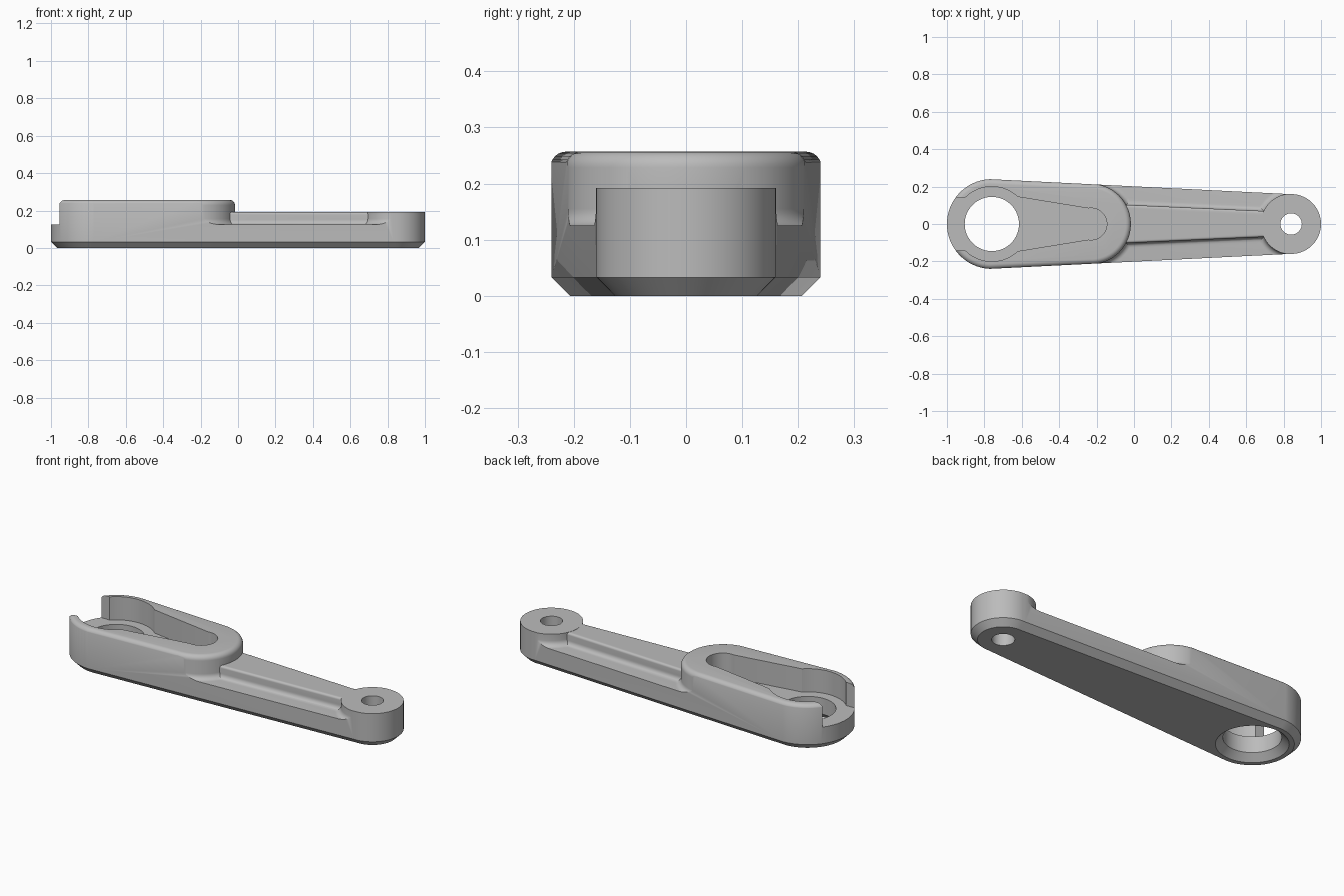
import bpy, bmesh
from math import pi, sin, cos, asin, radians

if "Cube" in bpy.data.objects:
    bpy.data.objects.remove(bpy.data.objects["Cube"])

BIG_X, BIG_R = -0.76, 0.24      # large end
SMALL_X, SMALL_R = 0.84, 0.16   # small end
FLOOR, RIB_TOP, BODY_TOP = 0.125, 0.192, 0.257

steel = bpy.data.materials.new("satin grey")
steel.use_nodes = True
GREY = (0.5, 0.5, 0.5, 1)
steel.diffuse_color = GREY
steel.node_tree.nodes["Principled BSDF"].inputs["Base Color"].default_value = GREY


def outline(x1, r1, x2, r2, n=32):
    """Tapered outline around two circles; a plain circle if they coincide."""
    t = pi / 2 if x1 == x2 else pi / 2 - asin((r2 - r1) / (x2 - x1))
    pts = []
    for i in range(n + 1):
        a = -t + 2 * t * i / n
        pts.append((x2 + r2 * cos(a), r2 * sin(a)))
    for i in range(n + 1):
        a = t + (2 * pi - 2 * t) * i / n
        pts.append((x1 + r1 * cos(a), r1 * sin(a)))
    return pts[:n] + pts[n + 1:-1] if x1 == x2 else pts


def loft(name, x1, r1, x2, r2, levels):
    """Stack offset copies of an outline; levels are (offset, z)."""
    bm = bmesh.new()
    rings = [[bm.verts.new((x, y, z)) for x, y in outline(x1, r1 + d, x2, r2 + d)]
             for d, z in levels]
    n = len(rings[0])
    bm.faces.new(rings[0][::-1])
    bm.faces.new(rings[-1])
    for lo, hi in zip(rings, rings[1:]):
        for i in range(n):
            j = (i + 1) % n
            bm.faces.new((lo[i], lo[j], hi[j], hi[i]))
    bmesh.ops.recalc_face_normals(bm, faces=bm.faces)
    mesh = bpy.data.meshes.new(name)
    bm.to_mesh(mesh)
    bm.free()
    mesh.materials.append(steel)
    ob = bpy.data.objects.new(name, mesh)
    bpy.context.collection.objects.link(ob)
    return ob


def foot(r, z=FLOOR, n=6):
    """Concave fillet where a wall meets the floor."""
    arc = [i * pi / 2 / n for i in range(1, n + 1)]
    return [(r, 0.06), (r, z)] + [(r * (1 - sin(a)), z + r * (1 - cos(a))) for a in arc]


def crown(r, z, n=6):
    """Convex rounding at the top of a wall."""
    arc = [i * pi / 2 / n for i in range(n + 1)]
    return [(-r * (1 - cos(a)), z - r * (1 - sin(a))) for a in arc]


def combine(target, tool, operation):
    mod = target.modifiers.new(operation, "BOOLEAN")
    mod.object, mod.operation, mod.solver = tool, operation, "EXACT"
    bpy.ops.object.select_all(action="DESELECT")
    bpy.context.view_layer.objects.active = target
    target.select_set(True)
    bpy.ops.object.modifier_apply(modifier=mod.name)
    bpy.data.objects.remove(tool)


# Oversize floor slab, to be trimmed to the tapered outline
arm = loft("link_arm", BIG_X, BIG_R, SMALL_X, SMALL_R, [(0.04, -0.02), (0.04, FLOOR)])

# Raised body, centre rib and small end boss
body = loft("body", BIG_X, BIG_R + 0.002, -0.232, 0.2155, foot(0.03) + crown(0.028, BODY_TOP))
rib = loft("rib", -0.2, 0.11, SMALL_X, 0.063, foot(0.025) + crown(0.012, RIB_TOP - 0.001))
boss = loft("boss", SMALL_X, SMALL_R + 0.002, SMALL_X, SMALL_R + 0.002,
            foot(0.03) + [(0, RIB_TOP)])
for part in (rib, boss, body):
    combine(arm, part, "UNION")

# Trim to the outer outline with its chamfered bottom edge
trim = loft("trim", BIG_X, BIG_R, SMALL_X, SMALL_R, [(-0.033, 0), (0, 0.033), (0, 0.4)])
combine(arm, trim, "INTERSECT")

# Pocket: round seat, tapering tail and open slot at the end
pocket_levels = [(0, FLOOR + 0.001), (0, 0.4)]
seat = loft("seat_cutter", BIG_X, 0.2, BIG_X, 0.2, pocket_levels)
tail = loft("tail_cutter", BIG_X, 0.175, -0.23, 0.085, pocket_levels)
slot = loft("slot_cutter", -1.3, 0.142, BIG_X, 0.142, pocket_levels)

# Through holes, the large one chamfered underneath
bore = loft("bore_cutter", BIG_X, 0.145, BIG_X, 0.145,
            [(0.04, -0.003), (0, 0.036), (0, 0.4)])
pin_hole = loft("pin_hole_cutter", SMALL_X, 0.057, SMALL_X, 0.057, [(0, -0.1), (0, 0.4)])
for cutter in (seat, tail, slot, bore, pin_hole):
    combine(arm, cutter, "DIFFERENCE")

bpy.context.view_layer.objects.active = arm
arm.select_set(True)
bpy.ops.object.shade_smooth_by_angle(angle=radians(30))
